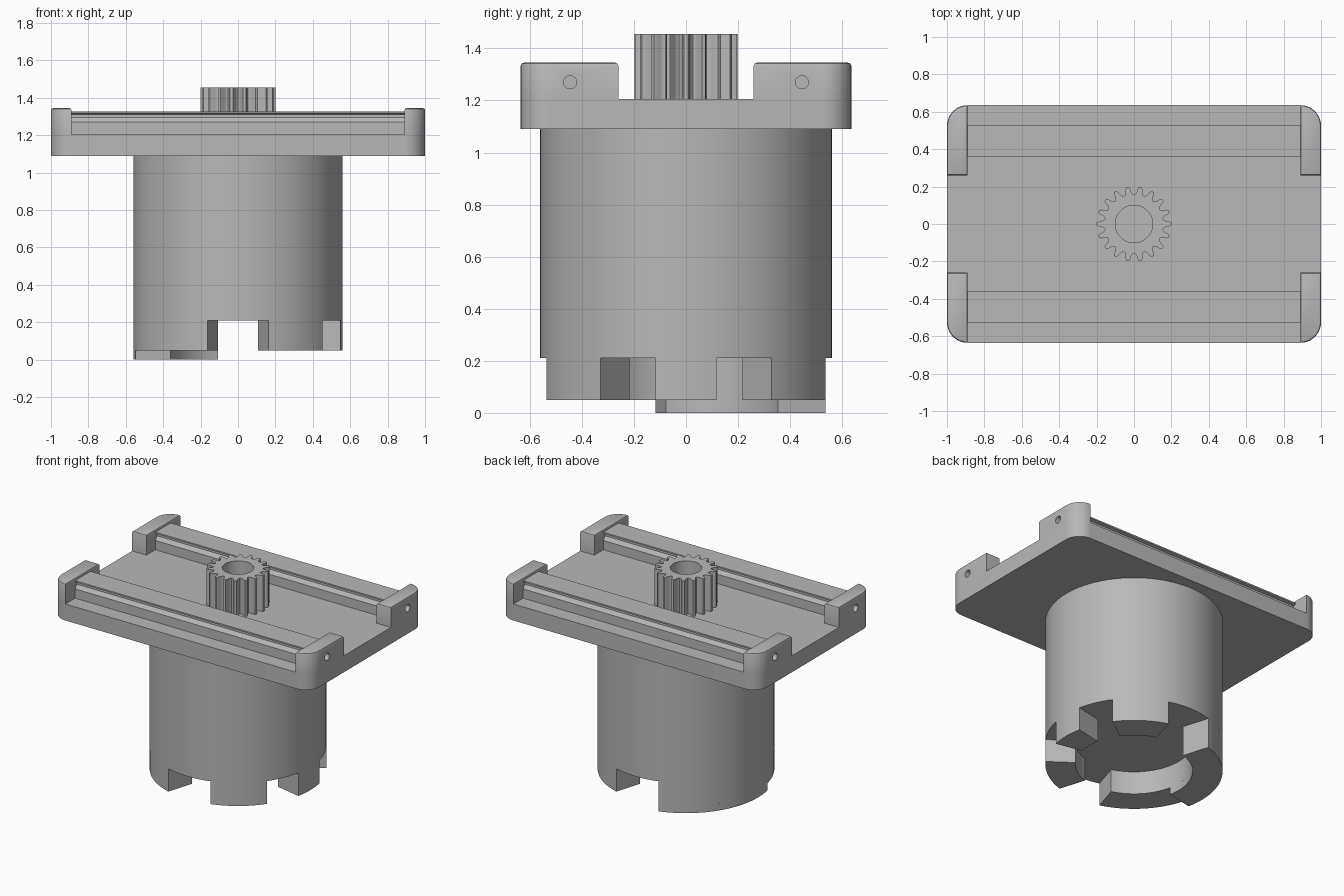
import bpy, bmesh
from math import sin, cos, radians, pi

if "Cube" in bpy.data.objects:
    bpy.data.objects.remove(bpy.data.objects["Cube"], do_unlink=True)

grey = bpy.data.materials.new("plain grey")
grey.use_nodes = True
grey.diffuse_color = (0.48, 0.48, 0.48, 1)
grey.node_tree.nodes["Principled BSDF"].inputs["Base Color"].default_value = (0.48, 0.48, 0.48, 1)

BODY_R, FOOT_R = 0.56, 0.37
FLOOR, PLATE_Z, PLATE_TOP = 0.21, 1.09, 1.205
HX, HY, CORNER = 1.0, 0.635, 0.11


def finish(name, bm):
    bmesh.ops.recalc_face_normals(bm, faces=bm.faces)
    mesh = bpy.data.meshes.new(name)
    bm.to_mesh(mesh)
    bm.free()
    mesh.materials.append(grey)
    ob = bpy.data.objects.new(name, mesh)
    bpy.context.collection.objects.link(ob)
    bpy.ops.object.select_all(action='DESELECT')
    ob.select_set(True)
    bpy.context.view_layer.objects.active = ob
    bpy.ops.object.shade_smooth_by_angle(angle=radians(25))
    return ob


def prism(name, pts, z0, z1, top_bevel=0):
    """Extrude a flat outline upwards, optionally chamfering its top rim."""
    bm = bmesh.new()
    base = bm.faces.new([bm.verts.new((x, y, z0)) for x, y in pts])
    new = bmesh.ops.extrude_face_region(bm, geom=[base], use_keep_orig=True)["geom"]
    top = [v for v in new if isinstance(v, bmesh.types.BMVert)]
    bmesh.ops.translate(bm, verts=top, vec=(0, 0, z1 - z0))
    if top_bevel:
        rim = [e for e in bm.edges if all(v in top for v in e.verts)]
        bmesh.ops.bevel(bm, geom=rim, offset=top_bevel, segments=2,
                        profile=0.5, affect='EDGES')
    return finish(name, bm)


def arc(r, a0, a1, step=3, cx=0, cy=0):
    n = max(2, round(abs(a1 - a0) / step))
    angles = [radians(a0 + (a1 - a0) * i / n) for i in range(n + 1)]
    return [(cx + r * cos(a), cy + r * sin(a)) for a in angles]


# Round body
prism("body", arc(BODY_R, 0, 360)[:-1], FLOOR, PLATE_Z)


# Coupling feet: ring sectors under the body
def foot(name, a0, a1, z0, z1):
    prism(name, arc(BODY_R, a0, a1) + arc(FOOT_R, a1, a0), z0, z1)


foot("side_foot", -12, 12, 0.05, FLOOR)
foot("back_foot", 36, 73, 0.05, FLOOR)
foot("front_foot", -73, -36, 0.05, FLOOR)
foot("wide_foot", 107, 253, 0.05, FLOOR)
foot("wide_foot_step", 107, 192, 0, 0.05)

# Top plate with rounded corners
outline = []
for i, (sx, sy) in enumerate([(1, 1), (-1, 1), (-1, -1), (1, -1)]):
    outline += arc(CORNER, 90 * i, 90 * i + 90, 9,
                   sx * (HX - CORNER), sy * (HY - CORNER))
prism("plate", outline, PLATE_Z, PLATE_TOP)

# Corner posts, each with a hole in its outer end
for sx, side in ((1, "left"), (-1, "right")):
    for sy, end in ((1, "back"), (-1, "front")):
        pts = [(0.89, 0.26), (HX, 0.26)] + arc(CORNER, 0, 90, 9, HX - CORNER, HY - CORNER)
        post = prism(f"{end}_{side}_post", [(sx * x, sy * y) for x, y in pts],
                     PLATE_TOP, 1.345, 0.012)
        bpy.ops.mesh.primitive_cylinder_add(vertices=24, radius=0.025, depth=0.2,
                                            location=(sx * 1.02, sy * 0.445, 1.27),
                                            rotation=(0, pi / 2, 0))
        cutter = bpy.context.object
        cutter.name = f"{end}_{side}_hole_cutter"
        cut = post.modifiers.new("hole", 'BOOLEAN')
        cut.operation, cut.object, cut.solver = 'DIFFERENCE', cutter, 'EXACT'
        bpy.context.view_layer.objects.active = post
        bpy.ops.object.modifier_apply(modifier=cut.name)
        bpy.data.objects.remove(cutter, do_unlink=True)

# Grooved guide rails between the posts
half = [(0.085, PLATE_TOP), (0.085, 1.27), (0.065, 1.295), (0.065, 1.312),
        (0.085, 1.318), (0.085, 1.328)]
section = half + [(-y, z) for y, z in reversed(half)]
for sy, end in ((1, "back"), (-1, "front")):
    bm = bmesh.new()
    loops = [[bm.verts.new((x, sy * 0.443 + y, z)) for y, z in section]
             for x in (-0.89, 0.89)]
    n = len(section)
    for i in range(n):
        j = (i + 1) % n
        bm.faces.new((loops[0][i], loops[0][j], loops[1][j], loops[1][i]))
    for loop in loops:
        bm.faces.new(loop)
    finish(f"{end}_rail", bm)

# Pinion gear with a round bore
TEETH = 18
tooth = [(-0.5, 0.157), (-0.36, 0.162), (-0.26, 0.172), (-0.19, 0.19), (-0.1, 0.2),
         (0.1, 0.2), (0.19, 0.19), (0.26, 0.172), (0.36, 0.162)]
bm = bmesh.new()
rows = []
for t in range(TEETH):
    for offset, r in tooth:
        a = (t + offset) * 2 * pi / TEETH
        c, s = cos(a), sin(a)
        rows.append([bm.verts.new((rad * c, rad * s, z)) for rad, z in
                     ((r, PLATE_TOP), (r, 1.455), (0.1, 1.455), (0.1, PLATE_TOP))])
for i, row in enumerate(rows):
    nxt = rows[(i + 1) % len(rows)]
    for k in range(4):
        m = (k + 1) % 4
        bm.faces.new((row[k], nxt[k], nxt[m], row[m]))
finish("pinion_gear", bm)
